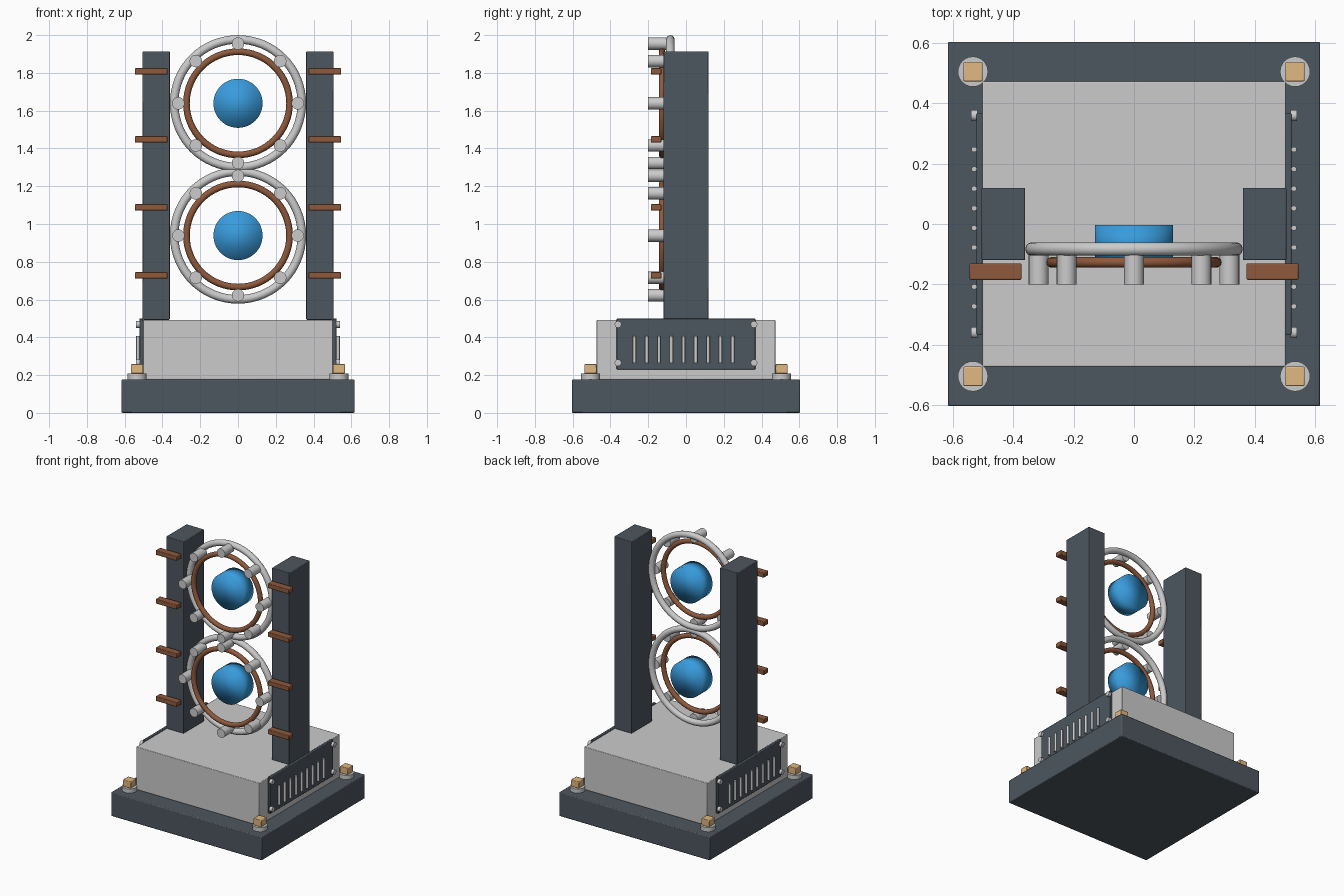
import bpy
from math import pi, sin, cos, radians

if "Cube" in bpy.data.objects:
    bpy.data.objects.remove(bpy.data.objects["Cube"])


def material(name, rgb):
    m = bpy.data.materials.new(name)
    m.diffuse_color = (*rgb, 1)
    m.use_nodes = True
    m.node_tree.nodes["Principled BSDF"].inputs["Base Color"].default_value = m.diffuse_color
    return m


DARK = material("dark_slate", (0.075, 0.095, 0.115))
COPPER = material("copper", (0.27, 0.10, 0.045))
BLUE = material("blue", (0.04, 0.33, 0.72))
BRASS = material("brass", (0.75, 0.48, 0.22))


def finish(name, mat=None, angle=35):
    ob = bpy.context.object
    ob.name = name
    if mat:
        ob.data.materials.append(mat)
    bpy.ops.object.shade_smooth_by_angle(angle=radians(angle))
    return ob


def box(name, lo, hi, mat=None, bevel=0.004):
    centre = [(a + b) / 2 for a, b in zip(lo, hi)]
    bpy.ops.mesh.primitive_cube_add(size=1, location=centre)
    bpy.context.object.scale = [abs(b - a) for a, b in zip(lo, hi)]
    bpy.ops.object.transform_apply(location=False, rotation=False, scale=True)
    ob = finish(name, mat)
    mod = ob.modifiers.new("bevel", "BEVEL")
    mod.width = bevel
    mod.segments = 2
    return ob


def cylinder(name, centre, radius, depth, axis="Z", mat=None, sides=24, angle=35):
    rot = {"X": (0, pi / 2, 0), "Y": (pi / 2, 0, 0), "Z": (0, 0, 0)}[axis]
    bpy.ops.mesh.primitive_cylinder_add(vertices=sides, radius=radius, depth=depth,
                                        location=centre, rotation=rot)
    return finish(name, mat, angle)


def ring(name, centre, major, minor, mat=None):
    bpy.ops.mesh.primitive_torus_add(major_radius=major, minor_radius=minor, major_segments=64,
                                     minor_segments=14, location=centre, rotation=(pi / 2, 0, 0))
    return finish(name, mat, 60)


# Plinth and housing
box("base_plinth", (-0.617, -0.604, 0), (0.617, 0.604, 0.177), DARK, 0.006)
box("housing", (-0.503, -0.473, 0.177), (0.503, 0.473, 0.493))

# Corner anchor bolts
for x in (-0.534, 0.534):
    for y in (-0.505, 0.505):
        cylinder("anchor_washer", (x, y, 0.192), 0.05, 0.032)
        box("anchor_bolt_head", (x - 0.032, y - 0.032, 0.208), (x + 0.032, y + 0.032, 0.258), BRASS)

for s in (-1, 1):
    # Upright column with terminal bars in front
    box("column", (s * 0.433 - 0.072, -0.12, 0.493), (s * 0.433 + 0.072, 0.12, 1.913), DARK)
    for i in range(4):
        z = 0.728 + i * 0.36
        box("terminal_bar", (s * 0.459 - 0.086, -0.185, z - 0.017),
            (s * 0.459 + 0.086, -0.131, z + 0.017), COPPER)
    # Vented side panel
    box("vent_panel", (s * 0.512 - 0.01, -0.367, 0.23), (s * 0.512 + 0.01, 0.367, 0.5), DARK)
    for i in range(9):
        cylinder("vent_bar", (s * 0.53, -0.273 + i * 0.065, 0.336), 0.009, 0.142, sides=12)
    for y in (-0.36, 0.36):
        for z in (0.265, 0.468):
            cylinder("panel_screw", (s * 0.53, y, z), 0.018, 0.022, "X", sides=16)

# Two stacked ring assemblies
for level, z in (("lower", 0.939), ("upper", 1.639)):
    ring(level + "_outer_ring", (0, -0.083, z), 0.338, 0.0225)
    ring(level + "_inner_ring", (0, -0.127, z), 0.273, 0.0175, COPPER)
    cylinder(level + "_core", (0, -0.064, z), 0.13, 0.12, "Y", BLUE, sides=48, angle=180)
    for k in range(8):
        a = k * pi / 4
        cylinder(level + "_ring_stud", (0.316 * cos(a), -0.145, z + 0.316 * sin(a)),
                 0.033, 0.11, "Y", sides=20)
